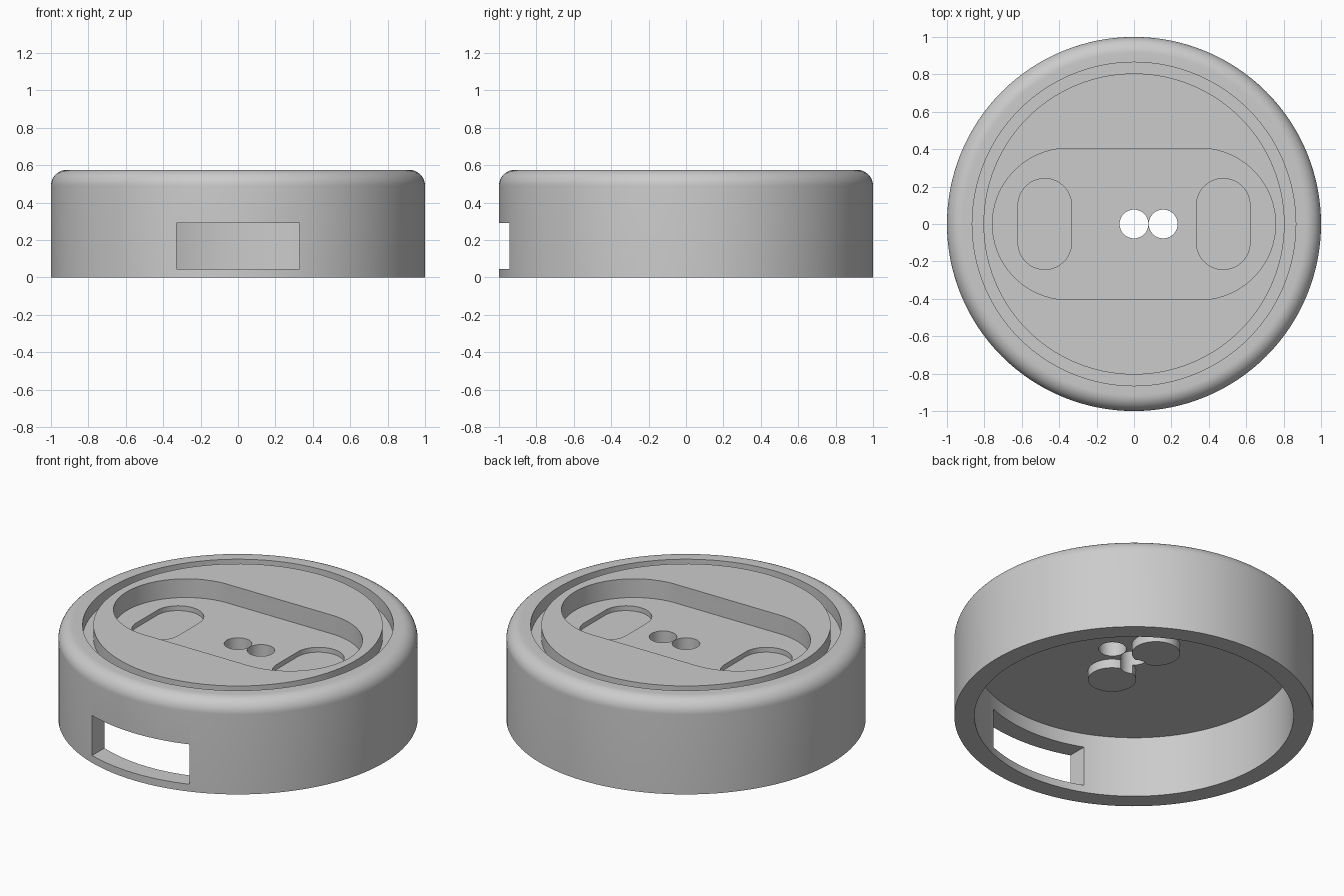
import bpy, bmesh
from math import sin, cos, pi, radians
from mathutils import Vector, Matrix

default = bpy.data.objects.get("Cube")
if default:
    bpy.data.objects.remove(default, do_unlink=True)

TOP, CEILING, FLOOR = 0.575, 0.375, 0.46
FILLET = 0.085
SEGMENTS = 128

grey = bpy.data.materials.new("plain grey")
grey.use_nodes = True
grey.diffuse_color = (0.6, 0.6, 0.6, 1)
grey.node_tree.nodes["Principled BSDF"].inputs["Base Color"].default_value = (0.6, 0.6, 0.6, 1)


def make_object(name, bm):
    bmesh.ops.recalc_face_normals(bm, faces=bm.faces)
    mesh = bpy.data.meshes.new(name)
    bm.to_mesh(mesh)
    bm.free()
    mesh.materials.append(grey)
    obj = bpy.data.objects.new(name, mesh)
    bpy.context.collection.objects.link(obj)
    return obj


def lathe(name, profile):
    bm = bmesh.new()
    verts = [bm.verts.new((r, 0, z)) for r, z in profile]
    edges = [bm.edges.new(pair) for pair in zip(verts, verts[1:])]
    bmesh.ops.spin(bm, geom=verts + edges, cent=(0, 0, 0), axis=(0, 0, 1),
                   angle=2 * pi, steps=SEGMENTS)
    bmesh.ops.remove_doubles(bm, verts=bm.verts, dist=0.0001)
    return make_object(name, bm)


def prism(name, outline, low, high):
    bm = bmesh.new()
    face = bm.faces.new([bm.verts.new((x, y, low)) for x, y in outline])
    extruded = bmesh.ops.extrude_face_region(bm, geom=[face])["geom"]
    moved = [v for v in extruded if isinstance(v, bmesh.types.BMVert)]
    bmesh.ops.translate(bm, verts=moved, vec=(0, 0, high - low))
    return make_object(name, bm)


def slot(cx, cy, radius, half_x=0, half_y=0, steps=64):
    """Circle outline, stretched by straight runs along x or y."""
    points = []
    for i in range(steps):
        a = 2 * pi * (i + 0.5) / steps
        c, s = cos(a), sin(a)
        points.append((cx + radius * c + (half_x if c > 0 else -half_x),
                       cy + radius * s + (half_y if s > 0 else -half_y)))
    return points


def cut(obj, cutters):
    for cutter in cutters:
        cutter.hide_render = True
        mod = obj.modifiers.new(cutter.name, 'BOOLEAN')
        mod.operation, mod.solver, mod.object = 'DIFFERENCE', 'EXACT', cutter
    bpy.context.view_layer.update()
    evaluated = obj.evaluated_get(bpy.context.evaluated_depsgraph_get())
    mesh = bpy.data.meshes.new_from_object(evaluated)
    obj.modifiers.clear()
    obj.data = mesh


# Round shell: open underneath, rounded shoulder, ring groove in the top
shoulder = [(1 - FILLET + FILLET * cos(a), TOP - FILLET + FILLET * sin(a))
            for a in (pi / 2 * i / 12 for i in range(13))]
housing = lathe("housing", [(0, CEILING), (0.888, CEILING), (0.888, 0), (1, 0)]
                + shoulder
                + [(0.865, TOP), (0.865, 0.495), (0.805, 0.495), (0.805, TOP), (0, TOP)])

# Cutters: recess, oval pockets, cable holes, front window
recess = prism("recess_cutter", slot(0, 0, 0.405, half_x=0.352), FLOOR, 0.7)
ovals = [prism("oval_cutter", slot(side * 0.477, 0, 0.143, half_y=0.1), FLOOR - 0.03, 0.65)
         for side in (-1, 1)]
holes = [prism("hole_cutter", slot(x, 0, 0.077, steps=48), 0.2, 0.68)
         for x in (0, 0.156)]
window = prism("window_cutter", [(-0.33, -1.1), (0.33, -1.1), (0.33, -0.7), (-0.33, -0.7)],
               0.045, 0.29)
cut(housing, [recess, *ovals, *holes, window])

# Round bosses under the ceiling, notched by the cable holes
bosses = []
for name, y in (("front_boss", -0.19), ("back_boss", 0.19)):
    boss = prism(name, slot(0, y, 0.134), CEILING - 0.055, CEILING + 0.01)
    cut(boss, holes)
    bosses.append(boss)

for cutter in [recess, *ovals, *holes, window]:
    bpy.data.objects.remove(cutter, do_unlink=True)

# Smooth curved walls, sharp edges
bpy.ops.object.select_all(action='DESELECT')
for obj in [housing, *bosses]:
    obj.select_set(True)
bpy.context.view_layer.objects.active = housing
bpy.ops.object.shade_smooth_by_angle(angle=radians(30))
